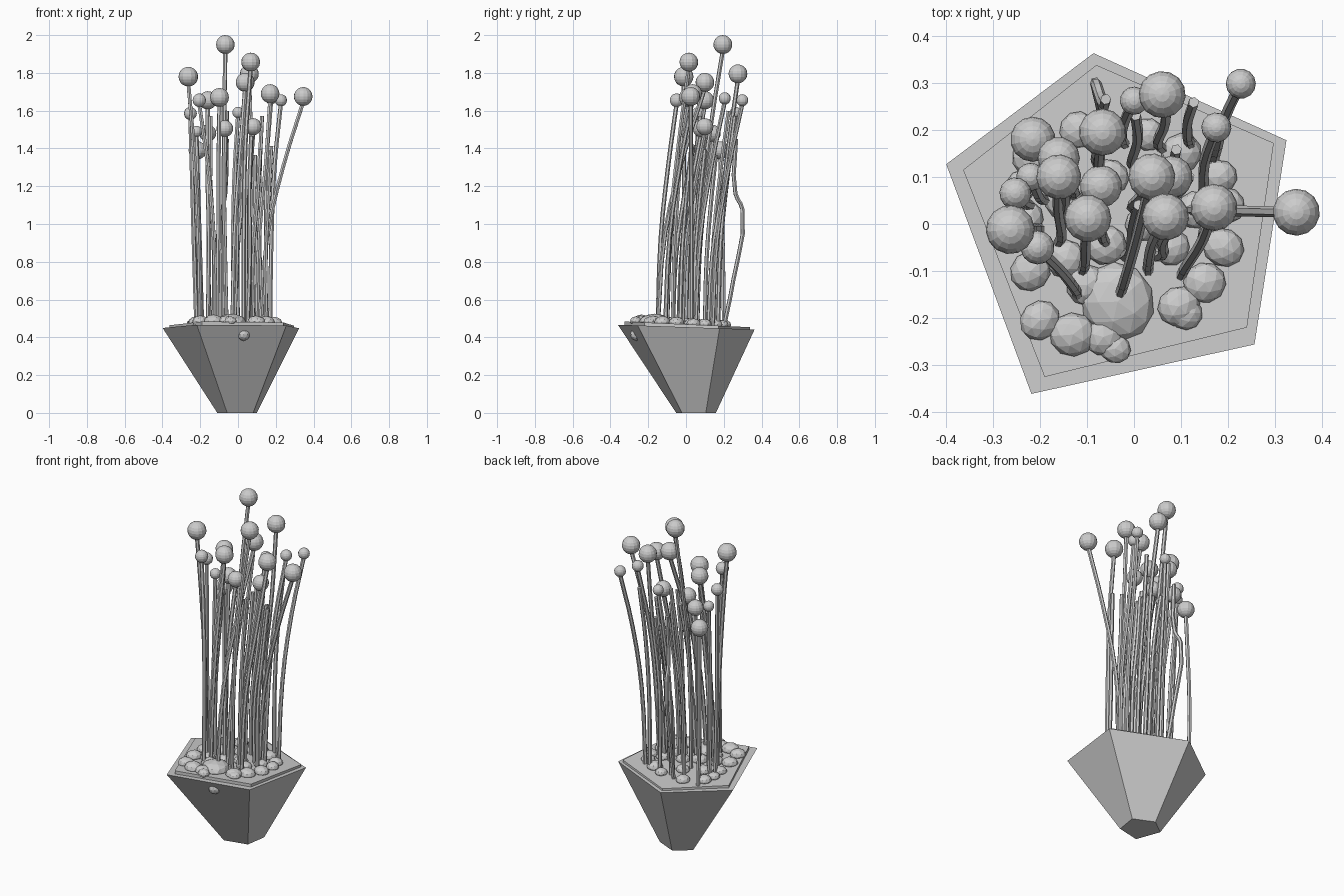
import bpy, bmesh, random
from mathutils import Vector, Matrix

if "Cube" in bpy.data.objects:
    bpy.data.objects.remove(bpy.data.objects["Cube"])
random.seed(7)


def finish(bm, name):
    bmesh.ops.recalc_face_normals(bm, faces=bm.faces)
    me = bpy.data.meshes.new(name)
    bm.to_mesh(me)
    bm.free()
    ob = bpy.data.objects.new(name, me)
    bpy.context.collection.objects.link(ob)
    return ob


def loft(name, rings):
    """Closed solid through a stack of equal-sided rings."""
    bm = bmesh.new()
    loops = [[bm.verts.new(p) for p in r] for r in rings]
    for a, b in zip(loops, loops[1:]):
        for i in range(len(a)):
            j = (i + 1) % len(a)
            bm.faces.new((a[i], a[j], b[j], b[i]))
    bm.faces.new(loops[0])
    bm.faces.new(loops[-1])
    return finish(bm, name)


def soil_z(y):
    return 0.469 - 0.045 * y


# five-sided tapered pot with a slightly sloping rim
outer = [(-.086, .363), (.324, .178), (.256, -.256), (-.218, -.361), (-.399, .127)]
inner = [(-.08, .338), (.297, .172), (.24, -.22), (-.19, -.325), (-.363, .115)]
loft("pot", [[(x * .29 + .006, y * .29 + .053, 0) for x, y in outer],
             [(x, y, .454 - .035 * y) for x, y in outer]])

# raised soil slab on top
loft("soil_slab", [[(x, y, .42) for x, y in inner],
                   [(x, y, soil_z(y)) for x, y in inner]])

# pebbles scattered over the soil (x, y, radius)
pebbles = [(-.035, -.165, .085), (-.2, -.205, .045), (-.13, -.235, .05),
           (-.065, -.24, .042), (.15, -.125, .046), (.095, -.175, .046),
           (.11, -.19, .036), (-.22, -.1, .045), (-.145, -.075, .042),
           (-.06, -.045, .045), (.19, -.05, .045), (.2, .04, .038),
           (-.23, .01, .04), (-.22, .14, .04), (-.12, .2, .04),
           (.1, .15, .045), (.18, .1, .04), (.02, .0, .04), (.08, -.05, .04),
           (-.15, .05, .042), (-.05, .1, .04), (.03, .19, .035),
           (.13, .03, .04), (-.1, -.13, .045), (-.24, .08, .035),
           (-.04, -.265, .034)]
bm = bmesh.new()
for x, y, r in pebbles:
    m = (Matrix.Translation((x, y, soil_z(y) + .006))
         @ Matrix.Rotation(random.uniform(0, 6), 4, 'Z')
         @ Matrix.Diagonal((1, random.uniform(.9, 1), .7 if r < .06 else .5, 1)))
    bmesh.ops.create_icosphere(bm, subdivisions=2, radius=r, matrix=m)
# stone poking through the front wall
bmesh.ops.create_icosphere(bm, subdivisions=2, radius=.034,
                           matrix=Matrix.Translation((.03, -.262, .415)))
finish(bm, "pebbles")

# balls with the base of their stem (x, y, z, radius, base x, base y)
balls = [(-.067, .195, 1.95, .05, -.07, .05), (-.263, -.012, 1.78, .052, -.2, -.01),
         (.067, .015, 1.857, .05, .03, -.1), (.345, .025, 1.675, .05, .12, .03),
         (.17, .035, 1.69, .05, .1, -.11), (-.098, .012, 1.67, .05, -.11, -.1),
         (.038, .1, 1.75, .05, -.03, -.15), (.06, .275, 1.795, .05, .06, .16),
         (-.205, -.05, 1.655, .036, -.12, -.15), (-.16, .1, 1.655, .048, -.16, -.04),
         (.227, .298, 1.655, .032, .17, .14), (.175, .205, 1.665, .032, .14, .05),
         (-.252, .065, 1.585, .034, -.22, .04), (-.215, .18, 1.39, .048, -.22, .2),
         (0, .262, 1.59, .03, -.02, .17), (-.07, .08, 1.505, .045, -.06, -.04),
         (.08, .1, 1.515, .045, .06, -.02), (-.16, .14, 1.48, .045, -.13, .06),
         (-.22, .1, 1.49, .03, -.19, .05)]
bm = bmesh.new()
stems = []
for x, y, z, r, bx, by in balls:
    m = Matrix.Translation((x, y, z)) @ Matrix.Rotation(random.uniform(0, 1), 4, 'Z')
    bmesh.ops.create_uvsphere(bm, u_segments=14, v_segments=10, radius=r, matrix=m)
    stems.append([Vector((bx, by, .45)), Vector((x, y, z - r * .6))])
finish(bm, "stem_tip_balls")

# bare stems filling out the bundle
for bx, by in ((-.08, .13), (.0, .03), (.05, -.07), (.1, .1), (.15, -.03),
               (.0, .12), (.12, .17), (-.02, -.07), (-.15, .0), (.08, .04)):
    lean = Vector((random.uniform(-.02, .04), random.uniform(.05, .12)))
    stems.append([Vector((bx, by, .45)),
                  Vector((bx + lean.x, by + lean.y, random.uniform(1.35, 1.6)))])


def path(base, top):
    """Stem line that rises steeply, then leans towards its tip."""
    pts = [base]
    for h, s in ((.4, .16), (.72, .55)):
        p = base.lerp(top, s)
        p.z = base.z + (top.z - base.z) * h
        p.x += random.uniform(-.01, .01)
        pts.append(p)
    return pts + [top]


paths = [path(b, t) for b, t in stems]
# one kinked stem at the back
paths.append([Vector(p) for p in ((-.06, .2, .45), (-.07, .25, .7), (-.08, .298, 1.08),
                                  (-.068, .262, 1.16), (-.06, .265, 1.45))])

# thin tubes along every path
cu = bpy.data.curves.new("stems", 'CURVE')
cu.dimensions = '3D'
cu.bevel_depth = .0115
cu.bevel_resolution = 1
cu.resolution_u = 3
cu.use_fill_caps = True
for pts in paths:
    sp = cu.splines.new('BEZIER')
    sp.bezier_points.add(len(pts) - 1)
    for bp, p in zip(sp.bezier_points, pts):
        bp.co = p
        bp.handle_left_type = bp.handle_right_type = 'AUTO'
ob = bpy.data.objects.new("stems", cu)
bpy.context.collection.objects.link(ob)
bpy.context.view_layer.objects.active = ob
ob.select_set(True)
bpy.ops.object.convert(target='MESH')
bpy.ops.object.shade_flat()
